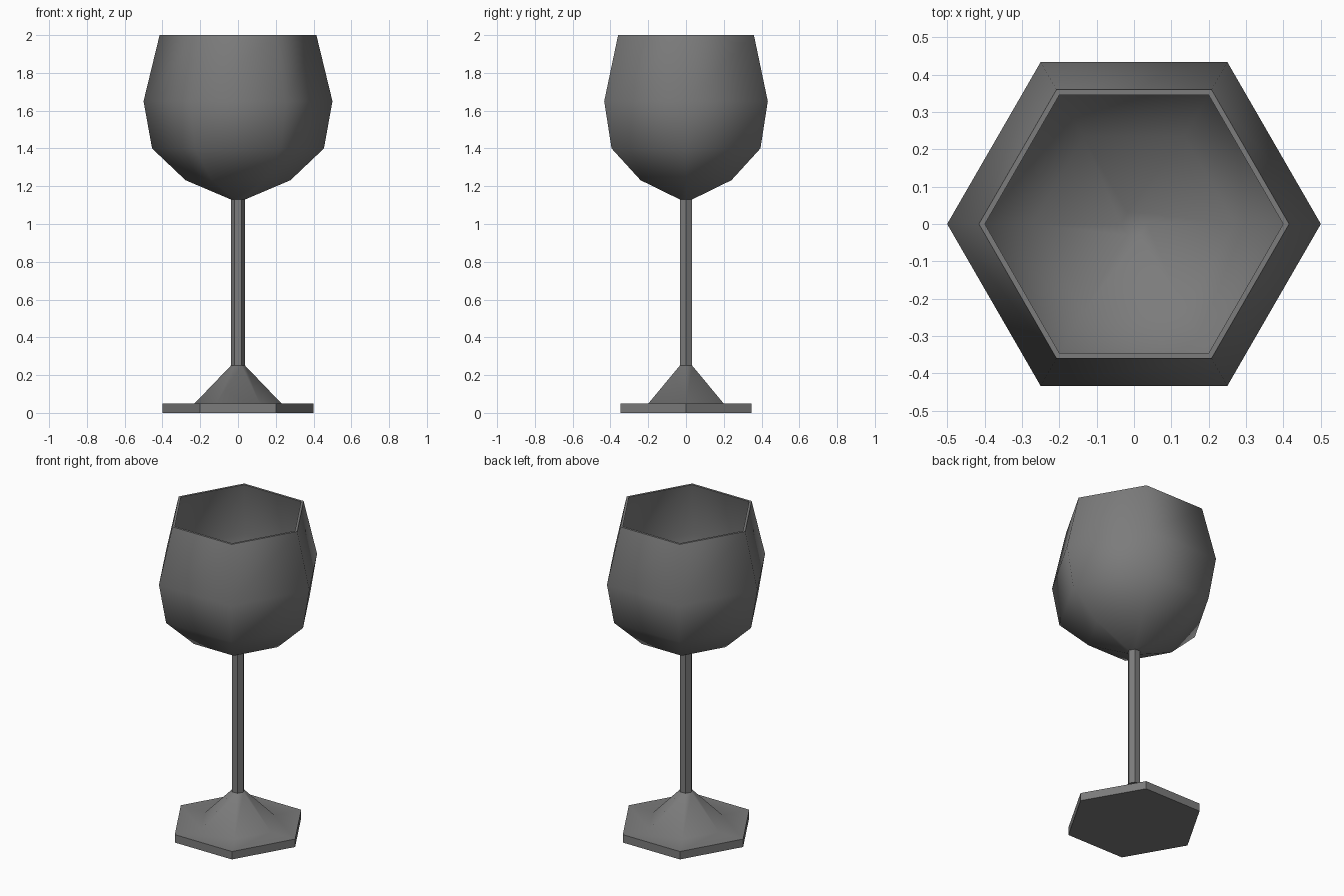
import bpy
import bmesh
import math

SIDES = 6

old = bpy.data.objects.get("Cube")
if old:
    bpy.data.objects.remove(old, do_unlink=True)

# Single grey material
grey = bpy.data.materials.new("dark_grey")
grey.use_nodes = True
colour = (0.2, 0.2, 0.2, 1)
grey.diffuse_color = colour
grey.node_tree.nodes["Principled BSDF"].inputs["Base Color"].default_value = colour


def lathe(name, profile, smooth_angle=None):
    """Turn a (radius, height) profile into a hexagonal solid; end rings are capped."""
    bm = bmesh.new()
    rings = []
    for r, z in profile:
        rings.append([bm.verts.new((r * math.cos(math.tau * i / SIDES),
                                    r * math.sin(math.tau * i / SIDES), z))
                      for i in range(SIDES)])
    for a, b in zip(rings, rings[1:]):
        for i in range(SIDES):
            j = (i + 1) % SIDES
            bm.faces.new((a[i], a[j], b[j], b[i]))
    bm.faces.new(rings[0][::-1])
    bm.faces.new(rings[-1])
    bmesh.ops.recalc_face_normals(bm, faces=bm.faces[:])
    mesh = bpy.data.meshes.new(name)
    bm.to_mesh(mesh)
    bm.free()
    mesh.materials.append(grey)
    obj = bpy.data.objects.new(name, mesh)
    bpy.context.collection.objects.link(obj)
    if smooth_angle:
        bpy.ops.object.select_all(action='DESELECT')
        obj.select_set(True)
        bpy.context.view_layer.objects.active = obj
        bpy.ops.object.shade_smooth_by_angle(angle=math.radians(smooth_angle))
    return obj


# Foot: flat hexagonal plate rising into a cone
lathe("foot", [(0.4, 0), (0.4, 0.05), (0.23, 0.05), (0.038, 0.25)], 59)

# Stem: faceted rod
lathe("stem", [(0.038, 0.25), (0.038, 1.135)])

# Bowl: outer wall up to the rim, then the inner wall back down
lathe("bowl", [(0.038, 1.13), (0.278, 1.232), (0.455, 1.4), (0.5, 1.65), (0.415, 2),
               (0.399, 2), (0.484, 1.65), (0.44, 1.407), (0.27, 1.246), (0.035, 1.146)], 59)
